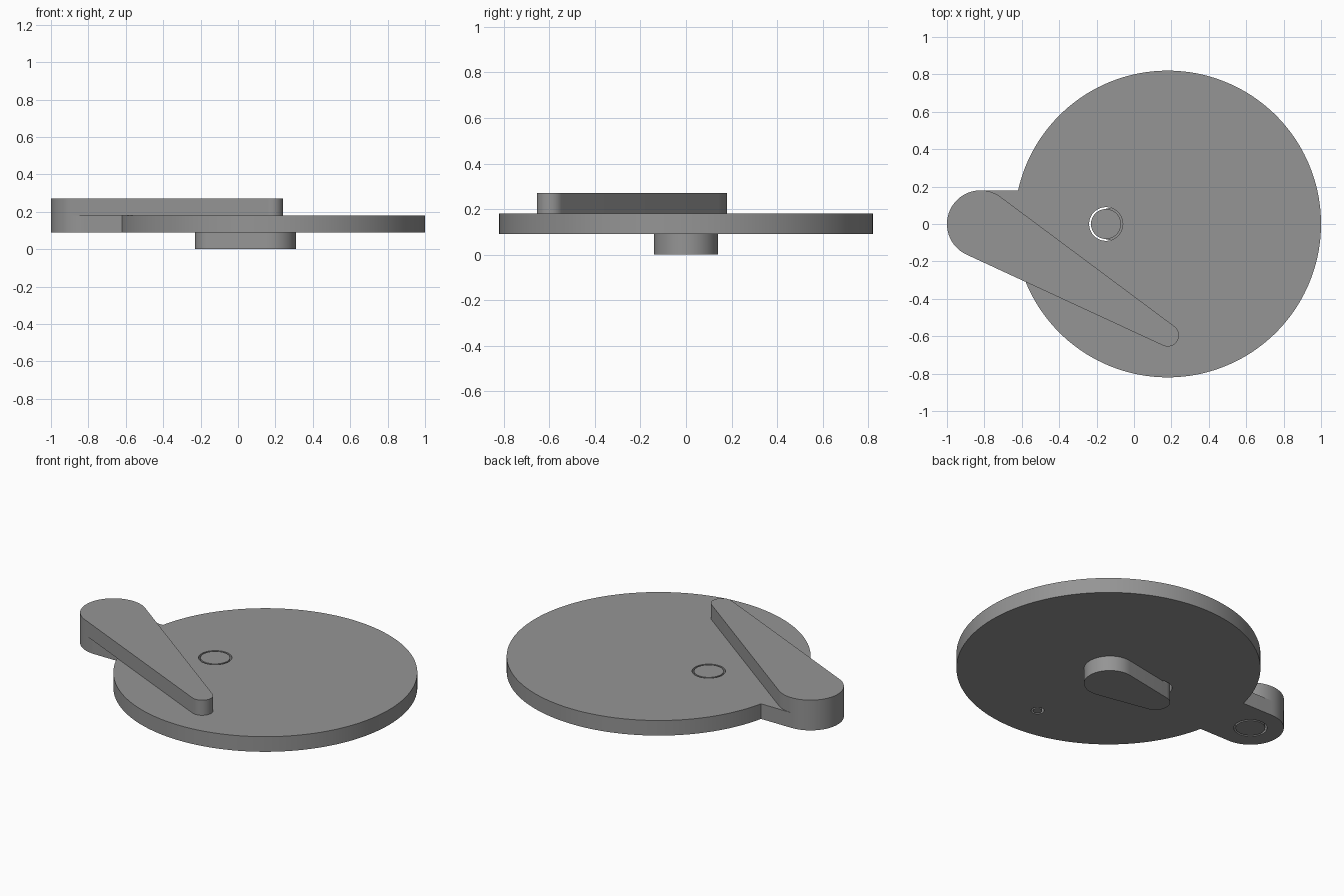
import bpy, bmesh, math

if "Cube" in bpy.data.objects:
    bpy.data.objects.remove(bpy.data.objects["Cube"])

grey = bpy.data.materials.new("plain_grey")
grey.diffuse_color = (0.3, 0.3, 0.3, 1)
grey.use_nodes = True
grey.node_tree.nodes["Principled BSDF"].inputs["Base Color"].default_value = grey.diffuse_color


def arc(cx, cy, r, a0, a1, n):
    return [(cx + r * math.cos(a0 + (a1 - a0) * i / n),
             cy + r * math.sin(a0 + (a1 - a0) * i / n)) for i in range(n + 1)]


def circle(cx, cy, r, n=64):
    return arc(cx, cy, r, 0, 2 * math.pi, n)[:-1]


def teardrop(c0, r0, c1, r1, n=48):
    """Outline of two circles joined by their outer tangents."""
    dx, dy = c1[0] - c0[0], c1[1] - c0[1]
    d = math.atan2(dy, dx)
    t = math.acos((r0 - r1) / math.hypot(dx, dy))
    return arc(*c0, r0, d + t, d + 2 * math.pi - t, n) + arc(*c1, r1, d - t, d + t, n // 2)


def plate(name, loops, z0, z1):
    """Extrude an outline, with any further loops cut as holes."""
    cu = bpy.data.curves.new(name, 'CURVE')
    cu.dimensions = '2D'
    cu.fill_mode = 'BOTH'
    cu.extrude = (z1 - z0) / 2
    for pts in loops:
        sp = cu.splines.new('POLY')
        sp.points.add(len(pts) - 1)
        for p, (x, y) in zip(sp.points, pts):
            p.co = (x, y, 0, 1)
        sp.use_cyclic_u = True
    ob = bpy.data.objects.new(name, cu)
    bpy.context.collection.objects.link(ob)
    ob.location.z = (z0 + z1) / 2
    bpy.ops.object.select_all(action='DESELECT')
    ob.select_set(True)
    bpy.context.view_layer.objects.active = ob
    bpy.ops.object.convert(target='MESH')
    ob = bpy.context.object
    bm = bmesh.new()
    bm.from_mesh(ob.data)
    bmesh.ops.remove_doubles(bm, verts=bm.verts, dist=1e-5)
    bmesh.ops.recalc_face_normals(bm, faces=bm.faces)
    bm.to_mesh(ob.data)
    bm.free()
    ob.data.materials.clear()
    ob.data.materials.append(grey)
    bpy.ops.object.shade_smooth_by_angle(angle=math.radians(30))
    return ob


PIVOT, TIP = (-0.82, 0), (0.18, -0.595)
HUB, FOOT_PIN = (0.17, 0), (-0.15, 0)
Z0, Z1, Z2 = 0.09, 0.18, 0.27

# Round plate with a rounded side tab and pin holes
a = math.asin(0.18 / 0.82)
outline = arc(0.18, 0, 0.82, -math.pi + a, math.pi - a, 160)
outline += arc(*PIVOT, 0.18, math.pi / 2, 3 * math.pi / 2, 40)
plate("round_plate", [outline, circle(*PIVOT, 0.09), circle(*FOOT_PIN, 0.09),
                      circle(*TIP, 0.035, 32)], Z0, Z1)

# Tapered arm on top, with pins reaching down through the plate
plate("arm", [teardrop(PIVOT, 0.18, TIP, 0.06)], Z1, Z2)
plate("arm_pivot_pin", [circle(*PIVOT, 0.08)], Z0, Z1)
plate("arm_tip_pin", [circle(*TIP, 0.025, 32)], Z0, Z1)

# Tapered foot below, with a pin reaching up through the plate
plate("foot", [teardrop(HUB, 0.14, FOOT_PIN, 0.08)], 0, Z0)
plate("foot_pin", [circle(*FOOT_PIN, 0.08)], Z0, Z1)
